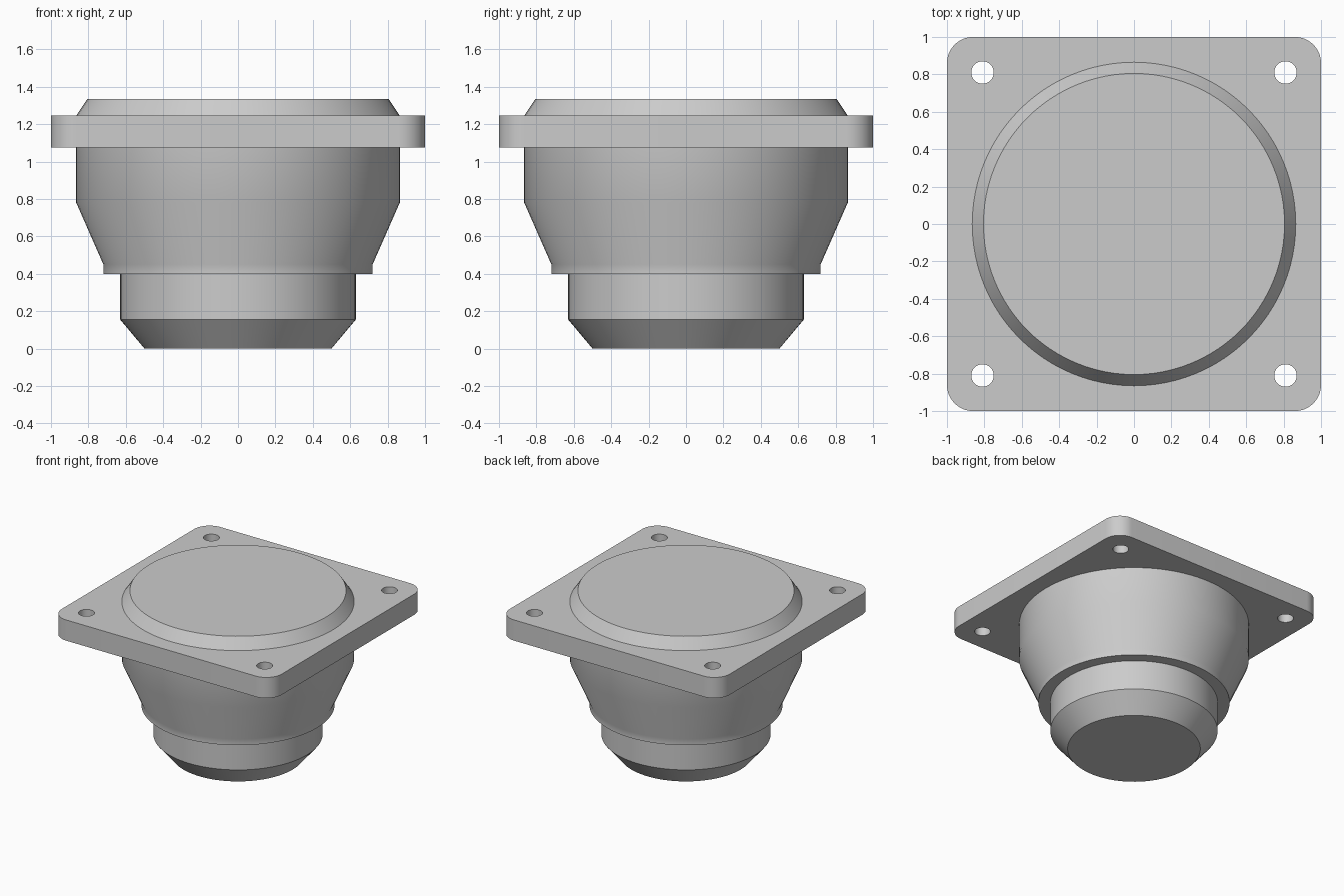
import bpy, bmesh, math

cube = bpy.data.objects.get("Cube")
if cube:
    bpy.data.objects.remove(cube, do_unlink=True)

SEGMENTS = 96

grey = bpy.data.materials.new("plain_grey")
grey.use_nodes = True
colour = (0.6, 0.6, 0.6, 1)
grey.diffuse_color = colour
grey.node_tree.nodes["Principled BSDF"].inputs["Base Color"].default_value = colour


def circle(cx, cy, radius, count, start=0.0, sweep=math.tau):
    """Points along an arc; a full circle leaves out the repeated end point."""
    steps = count if sweep == math.tau else count - 1
    return [(cx + radius * math.cos(start + sweep * i / steps),
             cy + radius * math.sin(start + sweep * i / steps)) for i in range(count)]


def add_object(name, bm):
    bmesh.ops.recalc_face_normals(bm, faces=bm.faces)
    mesh = bpy.data.meshes.new(name)
    bm.to_mesh(mesh)
    bm.free()
    mesh.materials.append(grey)
    obj = bpy.data.objects.new(name, mesh)
    bpy.context.collection.objects.link(obj)
    bpy.ops.object.select_all(action="DESELECT")
    obj.select_set(True)
    bpy.context.view_layer.objects.active = obj
    bpy.ops.object.shade_smooth_by_angle(angle=math.radians(30))
    return obj


# Round body: a stepped profile turned about z, with flat caps
profile = [(0.5, 0), (0.63, 0.155), (0.63, 0.4), (0.72, 0.4), (0.72, 0.45),
           (0.865, 0.78), (0.865, 1.245), (0.805, 1.335)]
bm = bmesh.new()
rings = [[bm.verts.new((x, y, z)) for x, y in circle(0, 0, r, SEGMENTS)]
         for r, z in profile]
for low, high in zip(rings, rings[1:]):
    for i in range(SEGMENTS):
        j = (i + 1) % SEGMENTS
        bm.faces.new((low[i], low[j], high[j], high[i]))
bm.faces.new(rings[0][::-1])
bm.faces.new(rings[-1])
add_object("body", bm)

# Square flange: rounded outline with four bolt holes, filled and extruded
HALF, CORNER, HOLE_AT, HOLE_R = 1.0, 0.14, 0.81, 0.06
BOTTOM, TOP = 1.075, 1.245
signs = [(1, 1), (-1, 1), (-1, -1), (1, -1)]
inner = HALF - CORNER
outline = []
for k, (sx, sy) in enumerate(signs):
    outline += circle(sx * inner, sy * inner, CORNER, 13, k * math.pi / 2, math.pi / 2)
loops = [outline] + [circle(sx * HOLE_AT, sy * HOLE_AT, HOLE_R, 32) for sx, sy in signs]

bm = bmesh.new()
edges = []
for loop in loops:
    verts = [bm.verts.new((x, y, BOTTOM)) for x, y in loop]
    edges += [bm.edges.new((a, b)) for a, b in zip(verts, verts[1:] + verts[:1])]
bmesh.ops.triangle_fill(bm, edges=edges, use_beauty=True, normal=(0, 0, 1))
result = bmesh.ops.extrude_face_region(bm, geom=bm.faces[:], use_keep_orig=True)
moved = [g for g in result["geom"] if isinstance(g, bmesh.types.BMVert)]
bmesh.ops.translate(bm, verts=moved, vec=(0, 0, TOP - BOTTOM))
add_object("mounting_flange", bm)
